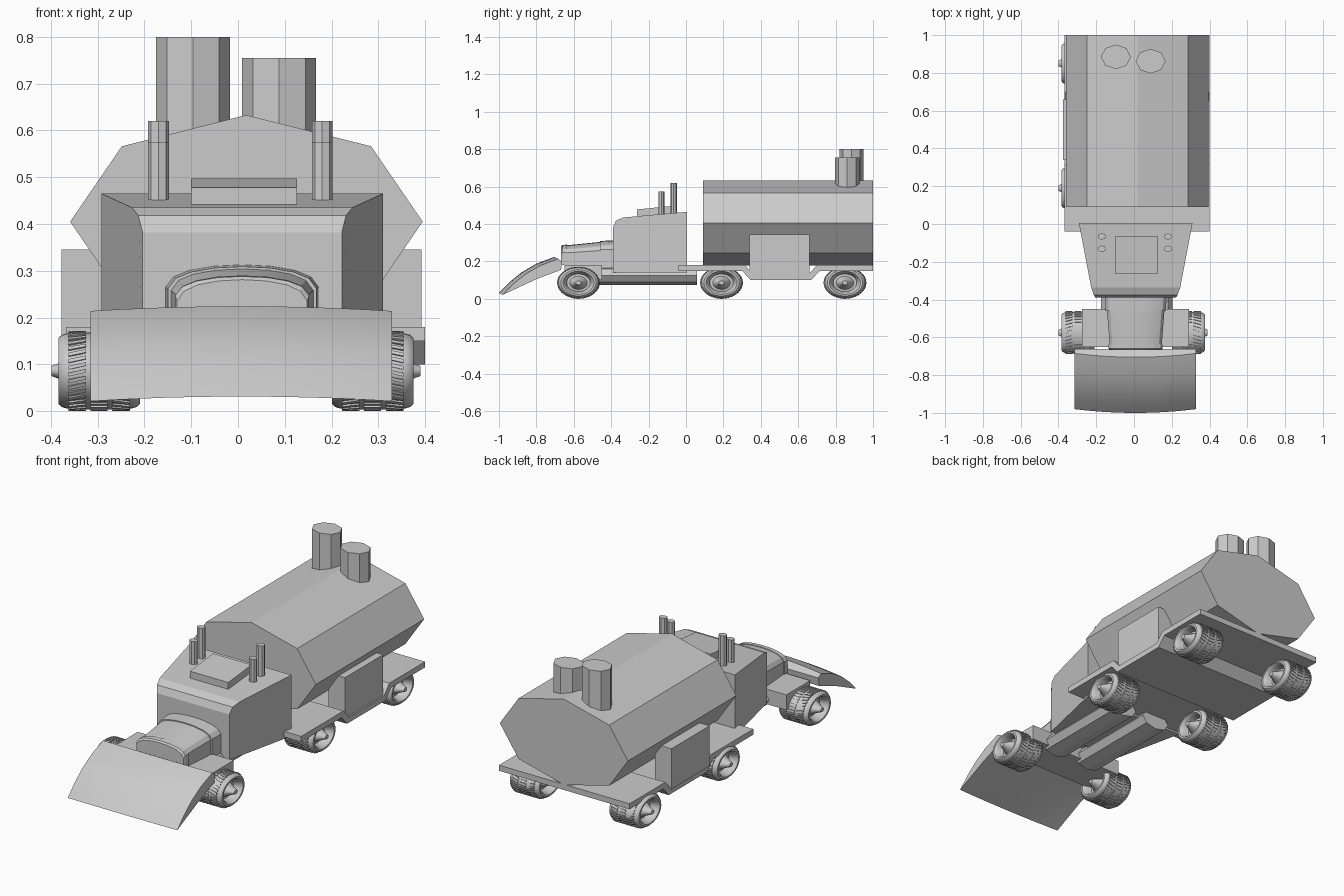
import bpy, bmesh
from math import sin, cos, pi, radians

if "Cube" in bpy.data.objects:
    bpy.data.objects.remove(bpy.data.objects["Cube"])

CX = 0.014  # the body sits slightly right of centre


def make(name, verts, faces, smooth=None):
    me = bpy.data.meshes.new(name)
    me.from_pydata(verts, [], faces)
    bm = bmesh.new()
    bm.from_mesh(me)
    bmesh.ops.recalc_face_normals(bm, faces=bm.faces)
    bm.to_mesh(me)
    bm.free()
    ob = bpy.data.objects.new(name, me)
    bpy.context.collection.objects.link(ob)
    if smooth:
        bpy.ops.object.select_all(action='DESELECT')
        ob.select_set(True)
        bpy.context.view_layer.objects.active = ob
        bpy.ops.object.shade_smooth_by_angle(angle=radians(smooth))
    return ob


def loft(name, rings, smooth=None):
    """Skin closed rings of equal length and cap both ends."""
    n = len(rings[0])
    verts = [v for r in rings for v in r]
    faces = [(k * n + i, k * n + (i + 1) % n, (k + 1) * n + (i + 1) % n, (k + 1) * n + i)
             for k in range(len(rings) - 1) for i in range(n)]
    faces += [tuple(range(n)), tuple(range(len(verts) - n, len(verts)))]
    return make(name, verts, faces, smooth)


def box(name, x0, x1, y0, y1, z0, z1):
    return loft(name, [[(x0, y0, z), (x1, y0, z), (x1, y1, z), (x0, y1, z)] for z in (z0, z1)])


def barrel(name, x, z, rx, rz, y0, y1):
    """Octagonal bar lying along y."""
    return loft(name, [[(x + rx * sin(i * pi / 4), y, z + rz * cos(i * pi / 4)) for i in range(8)]
                       for y in (y0, y1)])


def stack(name, x, y, rx, ry, z0, z1):
    """Octagonal upright pipe."""
    return loft(name, [[(x + rx * cos(i * pi / 4), y + ry * sin(i * pi / 4), z) for i in range(8)]
                       for z in (z0, z1)])


# Tank with two chimneys
barrel("tank", 0.018, 0.405, 0.377, 0.228, 0.09, 1.0)
stack("tall_chimney", -0.096, 0.885, 0.079, 0.065, 0.58, 0.80)
stack("short_chimney", 0.088, 0.862, 0.079, 0.065, 0.58, 0.755)

# Flat bed with lowered middle, and its side lockers
bed = [(-0.04, 0.15), (0.30, 0.15), (0.345, 0.10), (0.67, 0.10), (0.715, 0.15), (1.0, 0.15),
       (1.0, 0.18), (0.70, 0.18), (0.655, 0.13), (0.36, 0.13), (0.315, 0.18), (-0.04, 0.18)]
loft("bed", [[(x, y, z) for y, z in bed] for x in (-0.368, 0.4)])
box("locker_left", -0.377, -0.28, 0.34, 0.66, 0.13, 0.345)
box("locker_right", 0.295, 0.392, 0.34, 0.66, 0.13, 0.345)

# Cab tapering towards the front, with a rounded brow
cab = [(0.006, 0.14, 0.301), (0.006, 0.465, 0.301), (-0.335, 0.435, 0.236), (-0.375, 0.418, 0.222),
       (-0.39, 0.382, 0.213), (-0.39, 0.14, 0.213)]
loft("cab", [[(0.009 + s * w, y, z) for y, z, w in cab] for s in (-1, 1)])

# Tilted roof hatch and four roof pipes
hatch = [(-0.262, 0.43), (-0.065, 0.44), (-0.065, 0.497), (-0.262, 0.478)]
loft("roof_hatch", [[(x, y, z) for y, z in hatch] for x in (-0.10, 0.126)])
for x in (-0.170, 0.180):
    stack("front_roof_pipe", x, -0.131, 0.022, 0.017, 0.43, 0.574)
    stack("rear_roof_pipe", x, -0.066, 0.022, 0.017, 0.43, 0.62)


# Arched hood, stepped grille at the front and collar at the rear
def arch(y, w, side, top, base=0.165):
    pts = [(1, base), (1, side)]
    for i in range(1, 8):
        a = i / 8 * pi
        pts.append((0.97 * cos(a), side + (top - side) * sin(a) ** 0.8))
    pts += [(-1, side), (-1, base)]
    return [(0.009 + w * u, y, z) for u, z in pts]


loft("hood", [arch(-0.65, 0.137, 0.245, 0.285), arch(-0.46, 0.152, 0.258, 0.304),
              arch(-0.46, 0.159, 0.262, 0.309), arch(-0.385, 0.164, 0.265, 0.313)], 20)
loft("grille", [arch(-0.668, 0.139, 0.235, 0.281, 0.19), arch(-0.66, 0.143, 0.247, 0.288, 0.18),
                arch(-0.635, 0.143, 0.247, 0.290, 0.18)])

# Axle housing and the two underfloor pipes
box("axle_housing", -0.275, 0.29, -0.65, -0.45, 0.10, 0.18)
for x in (-0.092, 0.121):
    barrel("underfloor_pipe", x, 0.125, 0.083, 0.05, -0.48, 0.06)

# Bulging plough blade
blade = [(-0.98, 0.021), (-0.925, 0.078), (-0.86, 0.131), (-0.78, 0.178), (-0.685, 0.214),
         (-0.662, 0.20), (-0.668, 0.155), (-0.80, 0.105)]
rings = []
for i in range(13):
    t = i / 6 - 1
    b = 1 - t * t
    rings.append([(0.007 + 0.322 * t, y - (0.02 * b if k < 5 else 0), z + (0.010 * b if k < 5 else 0))
                  for k, (y, z) in enumerate(blade)])
loft("plough_blade", rings, 25)

# Wheels: turned tyre, dished rim and pointed hub on both faces, with tread lugs
half = [(0.102, 0.001), (0.102, 0.13), (0.088, 0.19), (0.045, 0.42), (0.043, 0.56), (0.062, 0.62),
        (0.078, 0.66), (0.087, 0.74), (0.087, 0.84), (0.080, 0.92), (0.066, 0.965), (0.03, 0.98)]
profile = half + [(-a, r) for a, r in reversed(half)]
RY, RZ, SEG = 0.112, 0.084, 32


def rim_point(a, r, ang):
    return (a, r * RY * cos(ang), r * RZ * sin(ang))


def wheel(x, y):
    rings = [[rim_point(a, r, 2 * pi * i / SEG) for i in range(SEG)] for a, r in profile]
    tyre = loft("wheel", rings, 35)
    verts, faces = [], []
    for row, (a0, a1) in enumerate([(-0.066, -0.028), (-0.018, 0.018), (0.028, 0.066)]):
        for i in range(36):
            t = 2 * pi * (i + 0.5 * (row % 2)) / 36
            lean = 0.05 * (row - 1)
            n = len(verts)
            for r in (0.95, 1.02):
                for a, d in ((a0, -lean), (a1, lean), (a1, lean + 0.09), (a0, 0.09 - lean)):
                    verts.append(rim_point(a, r, t + d))
            faces += [tuple(n + k for k in (4, 5, 6, 7))]
            faces += [(n + k, n + (k + 1) % 4, n + 4 + (k + 1) % 4, n + 4 + k) for k in range(4)]
    tread = make("wheel_tread", verts, faces)
    for ob in (tyre, tread):
        ob.location = (x, y, 0.0857)
    return tyre, tread


parts = wheel(-0.297, -0.575)
for y in (-0.575, 0.19, 0.85):
    for x in (-0.297, 0.288):
        if (x, y) == (-0.297, -0.575):
            continue
        for p in parts:
            q = p.copy()
            q.location = (x, y, 0.0857)
            bpy.context.collection.objects.link(q)
